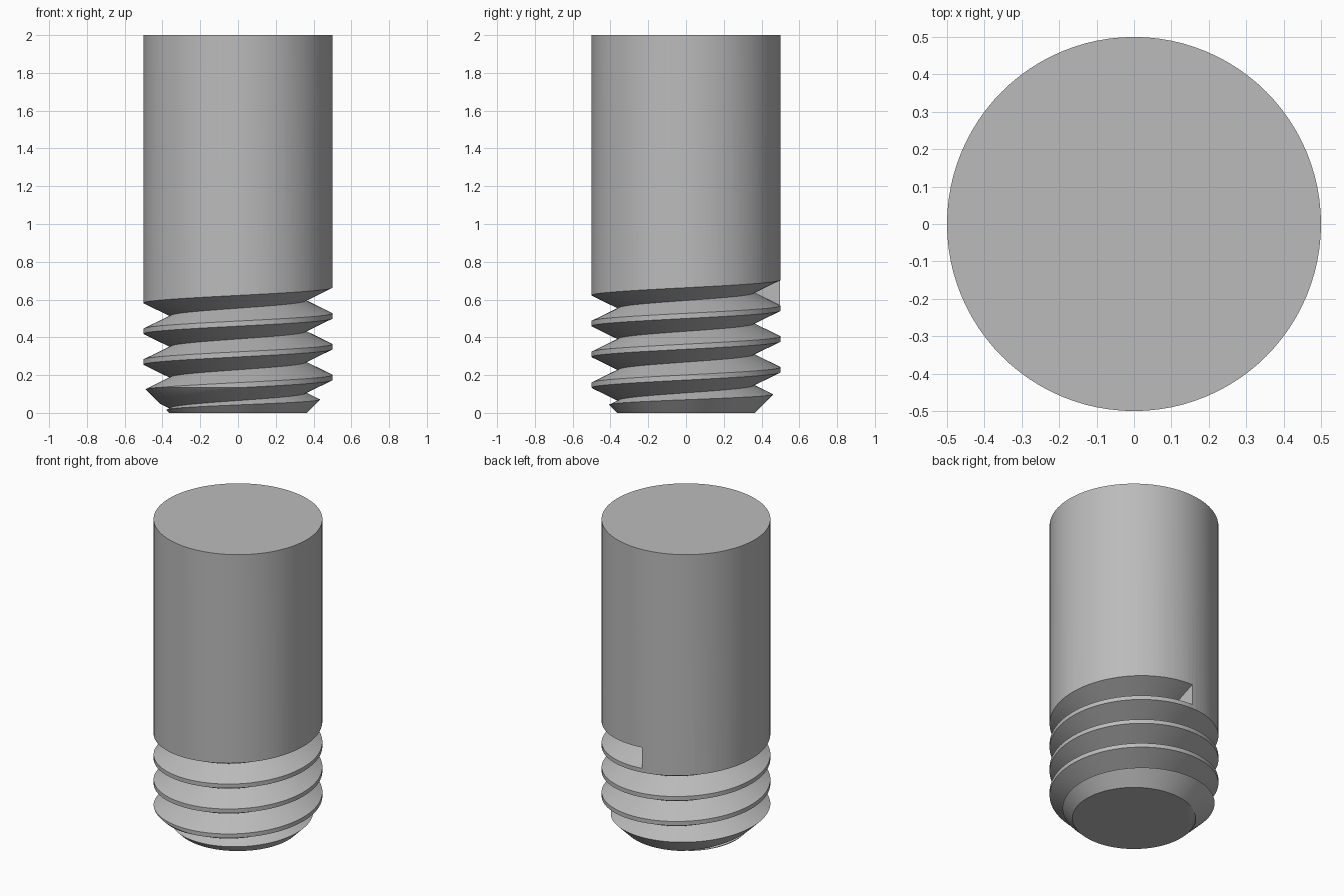
import bpy, bmesh
from math import cos, sin, tau

cube = bpy.data.objects.get("Cube")
if cube:
    bpy.data.objects.remove(cube)

SEGMENTS = 96
RADIUS, ROOT, HEIGHT = 0.5, 0.36, 2.0
PITCH, GROOVE_WIDTH = 0.163, 0.136
CHAMFER = 0.135

steel = bpy.data.materials.new("grey steel")
steel.use_nodes = True
grey = (0.5, 0.5, 0.5, 1)
steel.diffuse_color = grey
steel.node_tree.nodes["Principled BSDF"].inputs["Base Color"].default_value = grey


def loft(name, rings, closed_caps=True):
    """Skin a list of closed point rings and cap both ends."""
    bm = bmesh.new()
    loops = [[bm.verts.new(p) for p in ring] for ring in rings]
    for a, b in zip(loops, loops[1:]):
        for i in range(len(a)):
            j = (i + 1) % len(a)
            bm.faces.new((a[i], a[j], b[j], b[i]))
    bm.faces.new(loops[0])
    bm.faces.new(loops[-1])
    bmesh.ops.recalc_face_normals(bm, faces=bm.faces)
    mesh = bpy.data.meshes.new(name)
    bm.to_mesh(mesh)
    bm.free()
    mesh.materials.append(steel)
    obj = bpy.data.objects.new(name, mesh)
    bpy.context.collection.objects.link(obj)
    return obj


def polar(r, step, z):
    angle = tau * step / SEGMENTS
    return (r * cos(angle), r * sin(angle), z)


# Round rod with a chamfered lower end
profile = [(RADIUS - CHAMFER, 0), (RADIUS, CHAMFER), (RADIUS, HEIGHT)]
rod = loft("threaded_rod", [[polar(r, s, z) for s in range(SEGMENTS)] for r, z in profile])

# Helical V-shaped cutter, running out through the bottom and stopping abruptly at the top
OUTER = 0.52
half = GROOVE_WIDTH / 2 * (OUTER - ROOT) / (RADIUS - ROOT)
rings = []
for step in range(-408, 26):
    z = 0.595 + PITCH * step / SEGMENTS
    rings.append([polar(ROOT, step, z), polar(OUTER, step, z + half), polar(OUTER, step, z - half)])
cutter = loft("thread_cutter", rings)
cutter.hide_render = True

# Cut the thread into the rod
cut = rod.modifiers.new("thread", 'BOOLEAN')
cut.operation = 'DIFFERENCE'
cut.solver = 'EXACT'
cut.object = cutter
bpy.ops.object.select_all(action='DESELECT')
bpy.context.view_layer.objects.active = rod
rod.select_set(True)
bpy.ops.object.modifier_apply(modifier=cut.name)
bpy.data.objects.remove(cutter)
bpy.ops.object.shade_smooth_by_angle(angle=0.5)
